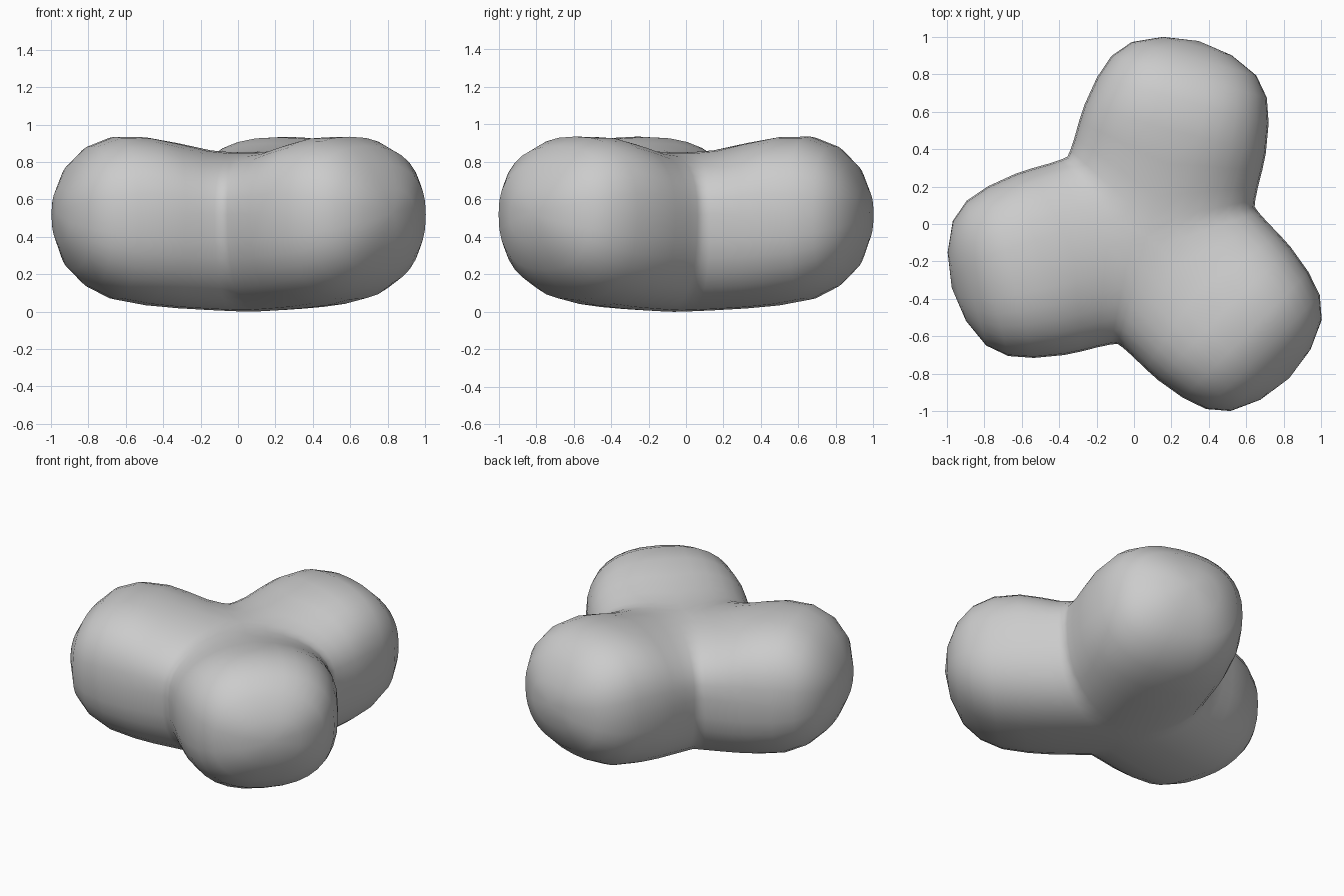
import bpy, bmesh, math
from mathutils import Matrix

if "Cube" in bpy.data.objects:
    bpy.data.objects.remove(bpy.data.objects["Cube"])

SEGMENTS = 32
MID = 0.52
# Lobe sections: distance from hub, half width, top, bottom
SECTIONS = [(0, .518, .85, 0), (.08, .512, .85, .002), (.22, .508, .862, .008),
            (.4, .507, .9, .018), (.58, .502, .932, .034), (.75, .475, .935, .065),
            (.88, .43, .885, .13), (.98, .345, .79, .225), (1.05, .19, .66, .37)]


def squash(v):
    # Slightly boxy rounded section
    return math.copysign(abs(v) ** 0.82, v)


def section_ring(bm, turn, dist, width, top, bottom):
    ring = []
    for i in range(SEGMENTS):
        a = math.tau * i / SEGMENTS
        w = width * squash(math.cos(a))
        s = squash(math.sin(a))
        z = MID + s * (top - MID if s > 0 else MID - bottom)
        # Inner sections bend to a mitre where neighbouring lobes meet
        u = dist + abs(w) / math.sqrt(3) * max(0, 1 - dist / 0.6)
        v = bm.verts.new((u, w, z))
        v.co = turn @ v.co
        ring.append(v)
    return ring


# Three matching lobes around a shared hub
bm = bmesh.new()
for angle in (75, 195, 315):
    turn = Matrix.Translation((.067, -.063, 0)) @ Matrix.Rotation(math.radians(angle), 4, 'Z')
    rings = [section_ring(bm, turn, *s) for s in SECTIONS]
    for a, b in zip(rings, rings[1:]):
        for i in range(SEGMENTS):
            j = (i + 1) % SEGMENTS
            bm.faces.new((a[i], a[j], b[j], b[i]))
    # Rounded tip
    tip = bm.verts.new((1.078, 0, .53))
    tip.co = turn @ tip.co
    for i in range(SEGMENTS):
        bm.faces.new((rings[-1][i], rings[-1][(i + 1) % SEGMENTS], tip))
bmesh.ops.remove_doubles(bm, verts=bm.verts, dist=0.0005)
bmesh.ops.recalc_face_normals(bm, faces=bm.faces)
for f in bm.faces:
    f.smooth = True

mesh = bpy.data.meshes.new("three_lobed_body")
bm.to_mesh(mesh)
bm.free()
body = bpy.data.objects.new("three_lobed_body", mesh)
bpy.context.collection.objects.link(body)

# Plain grey
grey = bpy.data.materials.new("plain_grey")
grey.use_nodes = True
grey.diffuse_color = (.6, .6, .6, 1)
grey.node_tree.nodes["Principled BSDF"].inputs["Base Color"].default_value = (.6, .6, .6, 1)
mesh.materials.append(grey)
